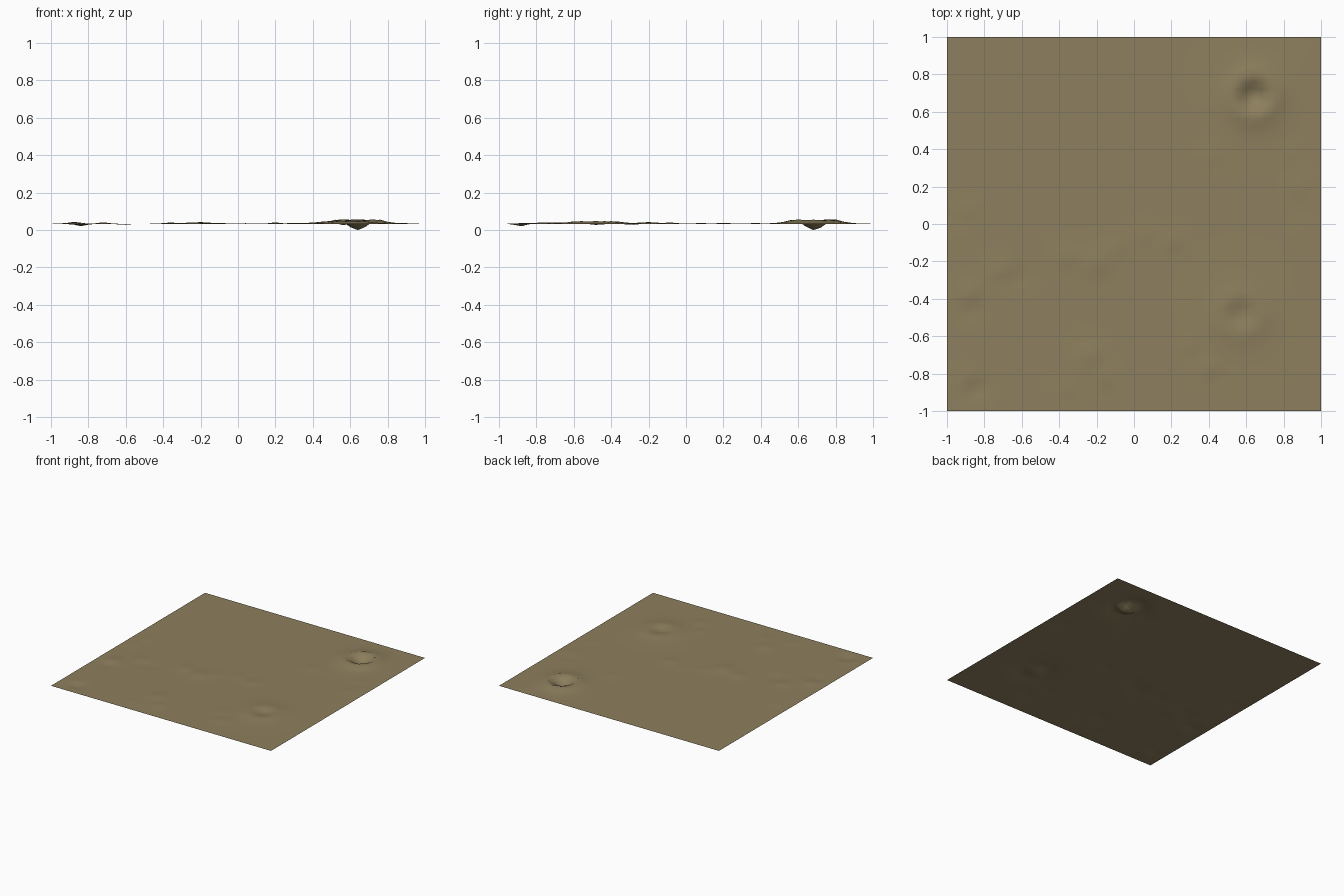
import bpy, bmesh, math

soil = bpy.data.materials.new("dry_soil")
soil.diffuse_color = (0.27, 0.215, 0.112, 1)

BASE = 0.033

# Craters: x, y, rim radius, rim height, bowl depth, outer fade width
CRATERS = [
    (0.64, 0.685, 0.115, 0.024, 0.034, 0.055),
    (0.57, -0.485, 0.11, 0.014, 0.007, 0.07),
]

# Small lumps and dips: x, y, radius, height
LUMPS = [
    (-0.88, -0.37, 0.05, 0.011), (-0.88, -0.46, 0.04, -0.006),
    (-0.72, -0.24, 0.04, 0.008), (-0.61, -0.29, 0.04, -0.006),
    (-0.36, -0.17, 0.05, 0.007), (-0.20, -0.20, 0.07, 0.009),
    (-0.10, -0.12, 0.04, 0.005), (0.05, -0.06, 0.04, 0.004),
    (0.20, -0.09, 0.04, 0.008), (-0.24, -0.70, 0.06, 0.009),
    (-0.16, -0.82, 0.05, 0.006), (-0.36, -0.88, 0.04, 0.004),
    (0.40, -0.77, 0.04, 0.008), (0.30, -0.64, 0.04, 0.005),
    (-0.92, -0.84, 0.04, 0.007), (-0.84, -0.89, 0.04, -0.014),
    (-0.88, 0.08, 0.04, 0.005), (-0.92, -0.06, 0.04, 0.004),
    (0.88, 0.20, 0.05, 0.005), (0.90, -0.04, 0.04, 0.003),
    (0.42, 0.37, 0.05, 0.004), (0.84, 0.38, 0.04, 0.003),
]


def height(x, y):
    z = BASE
    for cx, cy, r, rim, depth, fade in CRATERS:
        d = math.hypot(x - cx, y - cy)
        if d < r:   # bowl
            t = d / r
            z += -depth + (rim + depth) * t * t * (3 - 2 * t)
        else:       # slope outside the rim
            z += rim * math.exp(-(d - r) / fade)
    for cx, cy, r, h in LUMPS:
        z += h * math.exp(-((x - cx) ** 2 + (y - cy) ** 2) / (r * r))
    # Blend to level ground at the border
    edge = min(1, (1 - max(abs(x), abs(y))) / 0.12)
    return BASE + (z - BASE) * max(0, edge)


# Ground sheet
bm = bmesh.new()
bmesh.ops.create_grid(bm, x_segments=50, y_segments=50, size=1)
for v in bm.verts:
    v.co.z = height(v.co.x, v.co.y)
low = min(v.co.z for v in bm.verts)
for v in bm.verts:
    v.co.z -= low
for f in bm.faces:
    f.smooth = True
mesh = bpy.data.meshes.new("cratered_ground")
bm.to_mesh(mesh)
bm.free()
mesh.materials.append(soil)
ground = bpy.data.objects.new("cratered_ground", mesh)
bpy.context.collection.objects.link(ground)
